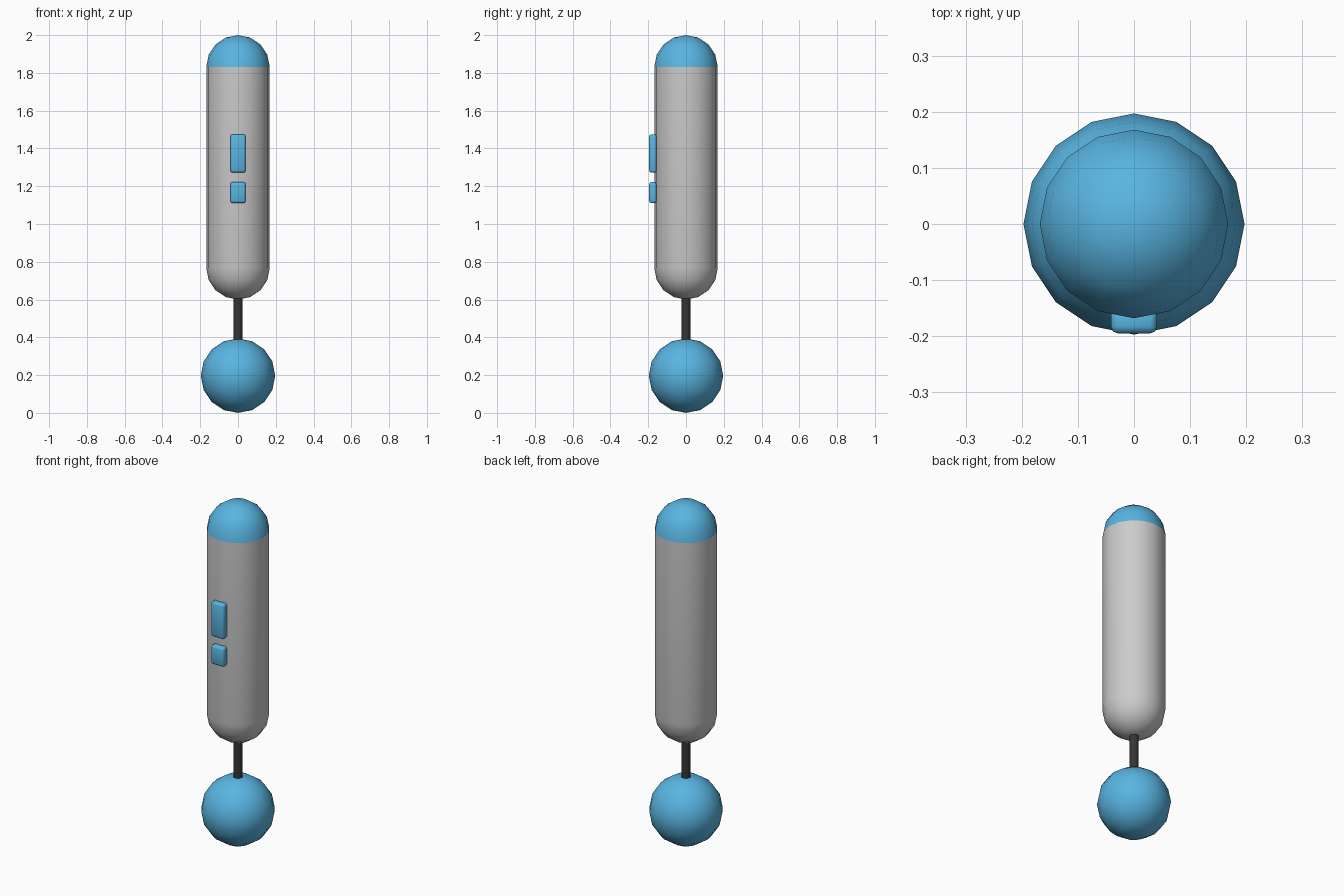
import bpy, bmesh
from math import sin, cos, pi, radians

if "Cube" in bpy.data.objects:
    bpy.data.objects.remove(bpy.data.objects["Cube"])

SEG = 16
R = 0.168      # body radius
BALL = 0.197   # end ball radius


def material(name, rgb):
    m = bpy.data.materials.new(name)
    m.diffuse_color = (*rgb, 1)
    m.use_nodes = True
    m.node_tree.nodes["Principled BSDF"].inputs["Base Color"].default_value = m.diffuse_color
    return m


blue = material("blue", (0.10, 0.46, 0.76))
dark = material("dark", (0.035, 0.035, 0.035))


def finish(name, bm, mat=None, angle=50):
    bmesh.ops.recalc_face_normals(bm, faces=bm.faces)
    me = bpy.data.meshes.new(name)
    bm.to_mesh(me)
    bm.free()
    ob = bpy.data.objects.new(name, me)
    bpy.context.collection.objects.link(ob)
    if mat:
        me.materials.append(mat)
    bpy.ops.object.select_all(action='DESELECT')
    ob.select_set(True)
    bpy.context.view_layer.objects.active = ob
    bpy.ops.object.shade_smooth_by_angle(angle=radians(angle))
    return ob


def lathe(name, profile, mat=None):
    """Spin an (r, z) profile about the z axis."""
    bm = bmesh.new()
    vs = [bm.verts.new((r, 0, z)) for r, z in profile]
    es = [bm.edges.new(p) for p in zip(vs, vs[1:])]
    bmesh.ops.spin(bm, geom=vs + es, cent=(0, 0, 0), axis=(0, 0, 1),
                   angle=2 * pi, steps=SEG, use_merge=True)
    bmesh.ops.remove_doubles(bm, verts=bm.verts, dist=1e-5)
    return finish(name, bm, mat)


def arc(r, z, a0, a1, n):
    """Profile points between two latitudes in degrees."""
    angs = [radians(a0 + (a1 - a0) * i / n) for i in range(n + 1)]
    return [(r * cos(a), z + r * sin(a)) for a in angs]


# grey body with rounded bottom, blue dome on top
lathe("body", arc(R, 0.6 + R, -90, 0, 4) + [(R, 2 - R)])
lathe("top_dome", arc(R, 2 - R, 0, 90, 4), blue)

# thin rod and end ball
lathe("rod", [(0, 0.36), (0.025, 0.36), (0.025, 0.63), (0, 0.63)], dark)
lathe("end_ball", arc(BALL, BALL, -90, 90, 8), blue)

# two raised buttons on the front
for name, z0, z1 in (("long_button", 1.272, 1.475), ("short_button", 1.11, 1.222)):
    bm = bmesh.new()
    bmesh.ops.create_cube(bm, size=1)
    for v in bm.verts:
        v.co.x *= 0.082
        v.co.y = -0.172 + v.co.y * 0.046
        v.co.z = (z0 + z1) / 2 + v.co.z * (z1 - z0)
    bmesh.ops.bevel(bm, geom=bm.edges[:], offset=0.012, segments=2,
                    profile=0.5, affect='EDGES')
    finish(name, bm, blue)
